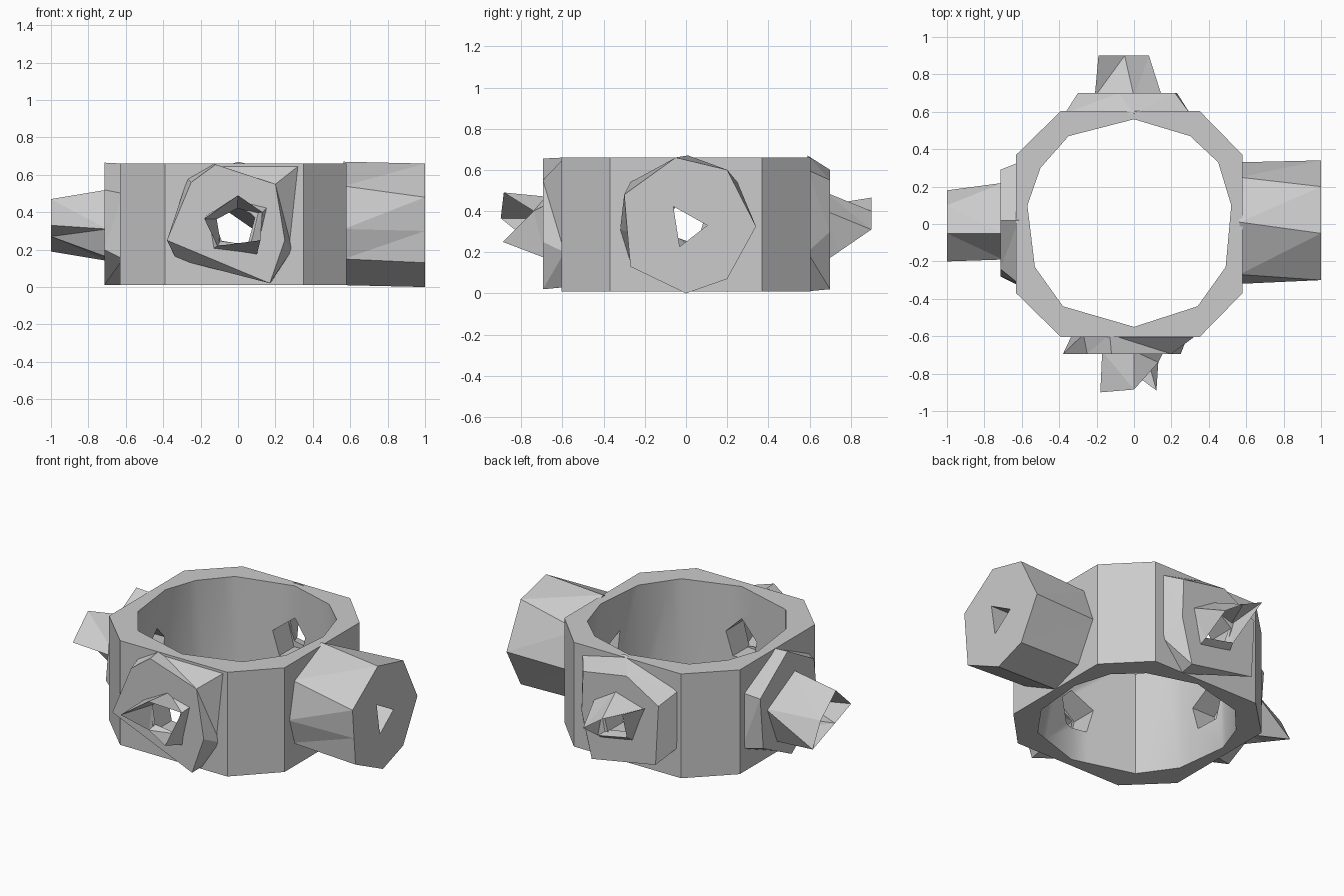
import bpy, bmesh, math

old = bpy.data.objects.get("Cube")
if old:
    bpy.data.objects.remove(old, do_unlink=True)

grey = bpy.data.materials.new("plain_grey")
grey.use_nodes = True
GREY = (0.6, 0.6, 0.6, 1)
grey.diffuse_color = GREY
grey.node_tree.nodes["Principled BSDF"].inputs["Base Color"].default_value = GREY


def point(axis, u, v, d):
    """Cross-section (u, v) at distance d along an axis."""
    return {"x": (d, u, v), "y": (u, d, v), "z": (u, v, d)}[axis]


def at(points, depth):
    return [(u, v, depth) for u, v in points]


def loft(name, axis, loops, closed=False):
    """Skin loops of (u, v, depth); cap the ends or join last to first."""
    bm = bmesh.new()
    rings = [[bm.verts.new(point(axis, *p)) for p in loop] for loop in loops]
    n = len(rings[0])
    pairs = list(zip(rings, rings[1:]))
    if closed:
        pairs.append((rings[-1], rings[0]))
    else:
        bm.faces.new(rings[0])
        bm.faces.new(rings[-1])
    for a, b in pairs:
        for i in range(n):
            j = (i + 1) % n
            bm.faces.new((a[i], a[j], b[j], b[i]))
    bent = [f for f in bm.faces if len(f.verts) == 4]
    bmesh.ops.triangulate(bm, faces=bent)
    bmesh.ops.recalc_face_normals(bm, faces=bm.faces)
    mesh = bpy.data.meshes.new(name)
    bm.to_mesh(mesh)
    bm.free()
    mesh.materials.append(grey)
    ob = bpy.data.objects.new(name, mesh)
    bpy.context.collection.objects.link(ob)
    return ob


def cut(ob, cutters):
    bpy.context.view_layer.objects.active = ob
    for c in cutters:
        m = ob.modifiers.new("cut", "BOOLEAN")
        m.operation = "DIFFERENCE"
        m.solver = "EXACT"
        m.object = c
        bpy.ops.object.modifier_apply(modifier=m.name)


def crown(name, axis, base, depth, rim):
    """Hollow spout with a jagged rim."""
    cu = sum(p[0] for p in base) / len(base)
    cv = sum(p[1] for p in base) / len(base)
    inner = [(cu + (u - cu) * 0.65, cv + (v - cv) * 0.65) for u, v in base]
    return loft(name, axis, [at(base, depth), rim, at(inner, depth)], closed=True)


# Bores through the walls
pentagon = [(-0.13, 0.36), (0, 0.46), (0.09, 0.37), (0.05, 0.22), (-0.09, 0.21)]
triangle = [(-0.06, 0.42), (0.1, 0.33), (-0.03, 0.23)]
wide = [(u * 1.3, 0.33 + (v - 0.33) * 1.3) for u, v in triangle]
bore_y = loft("bore_front_back", "y", [at(pentagon, -0.85), at(pentagon, 0.85)])
bore_right = loft("bore_narrow_side", "x", [at(pentagon, -0.85), at(pentagon, 0)])
bore_left = loft("bore_wide_side", "x", [at(wide, 0.1), at(triangle, 1.1)])
hollow_shape = [(0, 0.56), (-0.35, 0.47), (-0.5, 0.3), (-0.57, 0.1), (-0.53, -0.23),
                (-0.38, -0.44), (0, -0.55), (0.34, -0.44), (0.49, -0.23),
                (0.52, 0.1), (0.45, 0.33), (0.3, 0.47)]
hollow = loft("ring_hollow", "z", [at(hollow_shape, -0.3), at(hollow_shape, 1)])
cutters = [hollow, bore_y, bore_right, bore_left]

# Eight-sided ring with a round hollow
outer = [(-0.39, 0.605), (-0.63, 0.37), (-0.63, -0.37), (-0.39, -0.605),
         (0.35, -0.605), (0.58, -0.37), (0.58, 0.37), (0.35, 0.605)]
ring = loft("ring", "z", [at(outer, 0.01), at(outer, 0.66)])
cut(ring, cutters)

# Wide tube on the left side
tube_base = [(0.01, 0.67), (0.25, 0.54), (0.33, 0.32), (0.2, 0.08),
             (0, 0.01), (-0.27, 0.15), (-0.32, 0.31), (-0.27, 0.54)]
tube_end = [(-0.05, 0.66), (0.2, 0.6), (0.34, 0.325), (0.2, 0.07),
            (0, 0), (-0.27, 0.13), (-0.285, 0.3), (-0.3, 0.48)]
tube = loft("wide_tube", "x", [at(tube_base, 0.565), at(tube_end, 1)])
cut(tube, [bore_left])

# Chipped flanges on the other three sides
front_flange = loft("front_flange", "y", [
    at([(-0.33, 0.15), (-0.27, 0.58), (-0.13, 0.66), (0.34, 0.66), (0.29, 0.2), (0.18, 0.03)], -0.59),
    at([(-0.38, 0.25), (-0.25, 0.56), (-0.12, 0.655), (0.2, 0.55), (0.25, 0.25), (0.17, 0.02)], -0.695)])
back_flange = loft("back_flange", "y", [
    at([(0.3, 0.6), (0, 0.67), (-0.37, 0.55), (-0.37, 0.2), (0.15, 0.01), (0.3, 0.2)], 0.59),
    at([(0.22, 0.55), (-0.08, 0.6), (-0.3, 0.47), (-0.28, 0.1), (0.16, 0.02), (0.23, 0.3)], 0.7)])
side_flange = loft("side_flange", "x", [
    at([(0.02, 0.66), (0.33, 0.5), (0.33, 0.15), (0, 0.01), (-0.33, 0.15), (-0.32, 0.5)], -0.615),
    at([(0.02, 0.665), (0.29, 0.47), (0.26, 0.15), (-0.02, 0.01), (-0.28, 0.2), (-0.24, 0.52)], -0.715)])
for flange in (front_flange, back_flange):
    cut(flange, [bore_y])
cut(side_flange, [bore_right])

# Jagged spouts
crown("front_spout", "y",
      [(-0.17, 0.38), (0, 0.47), (0.16, 0.43), (0.1, 0.17), (-0.14, 0.2)], -0.68,
      [(-0.18, 0.365, -0.9), (0, 0.49, -0.885), (0.13, 0.4, -0.74),
       (0.12, 0.25, -0.89), (-0.11, 0.22, -0.72)])
crown("back_spout", "y",
      [(-0.21, 0.43), (0, 0.49), (0.15, 0.4), (0.1, 0.16), (-0.125, 0.2)], 0.68,
      [(-0.19, 0.465, 0.9), (-0.05, 0.4, 0.9), (0.08, 0.31, 0.9),
       (0.09, 0.2, 0.74), (-0.11, 0.24, 0.74)])
crown("side_spout", "x",
      [(-0.05, 0.52), (0.22, 0.38), (0.12, 0.14), (-0.12, 0.16), (-0.19, 0.31)], -0.7,
      [(-0.05, 0.47, -1), (0.1, 0.34, -1), (0.18, 0.19, -1),
       (-0.04, 0.27, -1), (-0.2, 0.33, -1)])

# Put the helpers away and soften the ring's inner wall
for c in cutters:
    bpy.data.objects.remove(c, do_unlink=True)
bpy.ops.object.select_all(action="DESELECT")
ring.select_set(True)
bpy.context.view_layer.objects.active = ring
bpy.ops.object.shade_smooth_by_angle(angle=math.radians(38))
